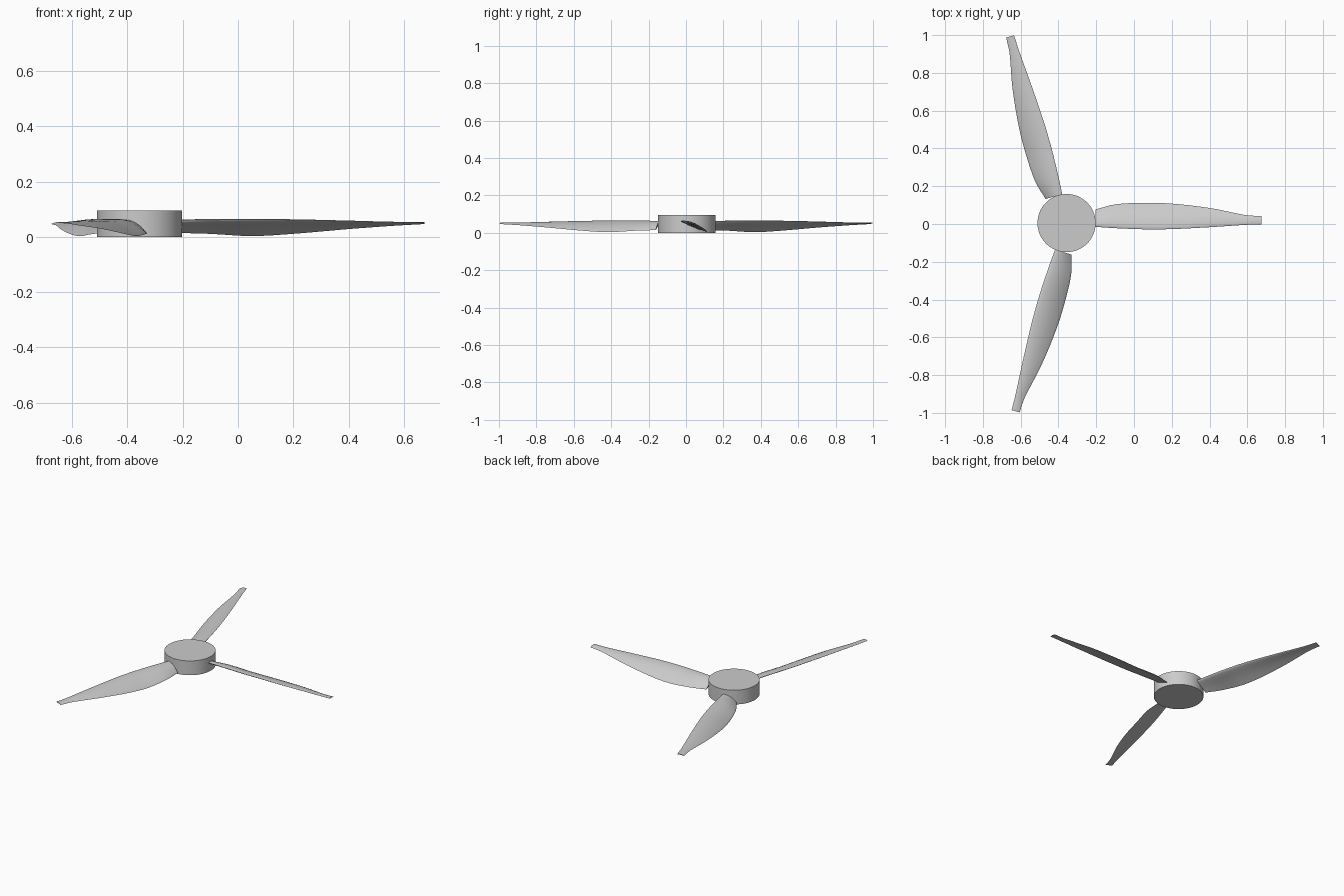
import bpy, bmesh, math
from mathutils import Matrix, Vector

if "Cube" in bpy.data.objects:
    bpy.data.objects.remove(bpy.data.objects["Cube"], do_unlink=True)

HUB = Vector((-0.357, 0.005, 0))
HUB_RADIUS, HUB_HEIGHT = 0.154, 0.095

grey = bpy.data.materials.new("light_grey")
grey.use_nodes = True
colour = (0.6, 0.6, 0.6, 1)
grey.diffuse_color = colour
grey.node_tree.nodes["Principled BSDF"].inputs["Base Color"].default_value = colour


def finish(bm, name, angle):
    """Turn a bmesh into a smooth shaded grey object."""
    bmesh.ops.recalc_face_normals(bm, faces=bm.faces)
    mesh = bpy.data.meshes.new(name)
    bm.to_mesh(mesh)
    bm.free()
    mesh.materials.append(grey)
    obj = bpy.data.objects.new(name, mesh)
    bpy.context.collection.objects.link(obj)
    bpy.ops.object.select_all(action="DESELECT")
    obj.select_set(True)
    bpy.context.view_layer.objects.active = obj
    bpy.ops.object.shade_smooth_by_angle(angle=math.radians(angle))
    return obj


# Hub: a plain short cylinder
bm = bmesh.new()
bmesh.ops.create_cone(bm, cap_ends=True, segments=64, radius1=HUB_RADIUS,
                      radius2=HUB_RADIUS, depth=HUB_HEIGHT,
                      matrix=Matrix.Translation(HUB + Vector((0, 0, HUB_HEIGHT / 2))))
finish(bm, "hub", 40)

# Blade stations: radius, leading y, trailing y, leading z, trailing z, thickness
STATIONS = [
    (0.153, -0.020, 0.072, 0.060, 0.015, 0.018),
    (0.257, -0.027, 0.099, 0.062, 0.012, 0.018),
    (0.407, -0.033, 0.107, 0.063, 0.004, 0.017),
    (0.557, -0.032, 0.103, 0.062, 0.012, 0.014),
    (0.757, -0.022, 0.080, 0.057, 0.029, 0.010),
    (0.907, -0.012, 0.050, 0.053, 0.040, 0.007),
    (0.957, -0.009, 0.041, 0.052, 0.043, 0.006),
    (1.032, -0.007, 0.037, 0.052, 0.047, 0.004),
]


def refine(rows, steps):
    """Insert smoothly blended stations between the given ones."""
    result = []
    for i in range(len(rows) - 1):
        a, b = rows[max(i - 1, 0)], rows[i]
        c, d = rows[i + 1], rows[min(i + 2, len(rows) - 1)]
        for s in range(steps):
            t = s / steps
            row = []
            for k in range(len(b)):
                # Slopes follow the radius so uneven spacing stays smooth
                span = c[0] - b[0]
                m0 = (c[k] - a[k]) / (c[0] - a[0]) * span
                m1 = (d[k] - b[k]) / (d[0] - b[0]) * span
                row.append((2*t**3 - 3*t**2 + 1) * b[k] + (t**3 - 2*t**2 + t) * m0
                           + (3*t**2 - 2*t**3) * c[k] + (t**3 - t**2) * m1)
            result.append(row)
    return result + [rows[-1]]


def section(r, y0, y1, z0, z1, thick, n=10):
    """Cambered teardrop section with a rounded leading edge."""
    lead, chord = Vector((r, y0, z0)), Vector((0, y1 - y0, z1 - z0))
    up = Vector((0, -chord.z, chord.y)).normalized()
    points = []
    for i in range(2 * n):
        u = (1 - math.cos(math.pi * i / n)) / 2
        side = 1 if i < n else -1
        half = thick * (1.3 * math.sqrt(u) * (1 - u) + 0.04 * u)
        camber = 0.05 * chord.length * math.sin(math.pi * u)
        points.append(lead + chord * u + up * (camber + side * half))
    return points


# Three lofted blades, the rear pair spread further apart
for name, angle in (("left_blade", 0), ("back_blade", 106), ("front_blade", 254)):
    bm = bmesh.new()
    rings = [[bm.verts.new(p) for p in section(*row)] for row in refine(STATIONS, 4)]
    for a, b in zip(rings, rings[1:]):
        for j in range(len(a)):
            k = (j + 1) % len(a)
            bm.faces.new((a[j], a[k], b[k], b[j]))
    bm.faces.new(rings[0])
    bm.faces.new(rings[-1])
    bm.transform(Matrix.Translation(HUB) @ Matrix.Rotation(math.radians(angle), 4, "Z"))
    finish(bm, name, 50)
